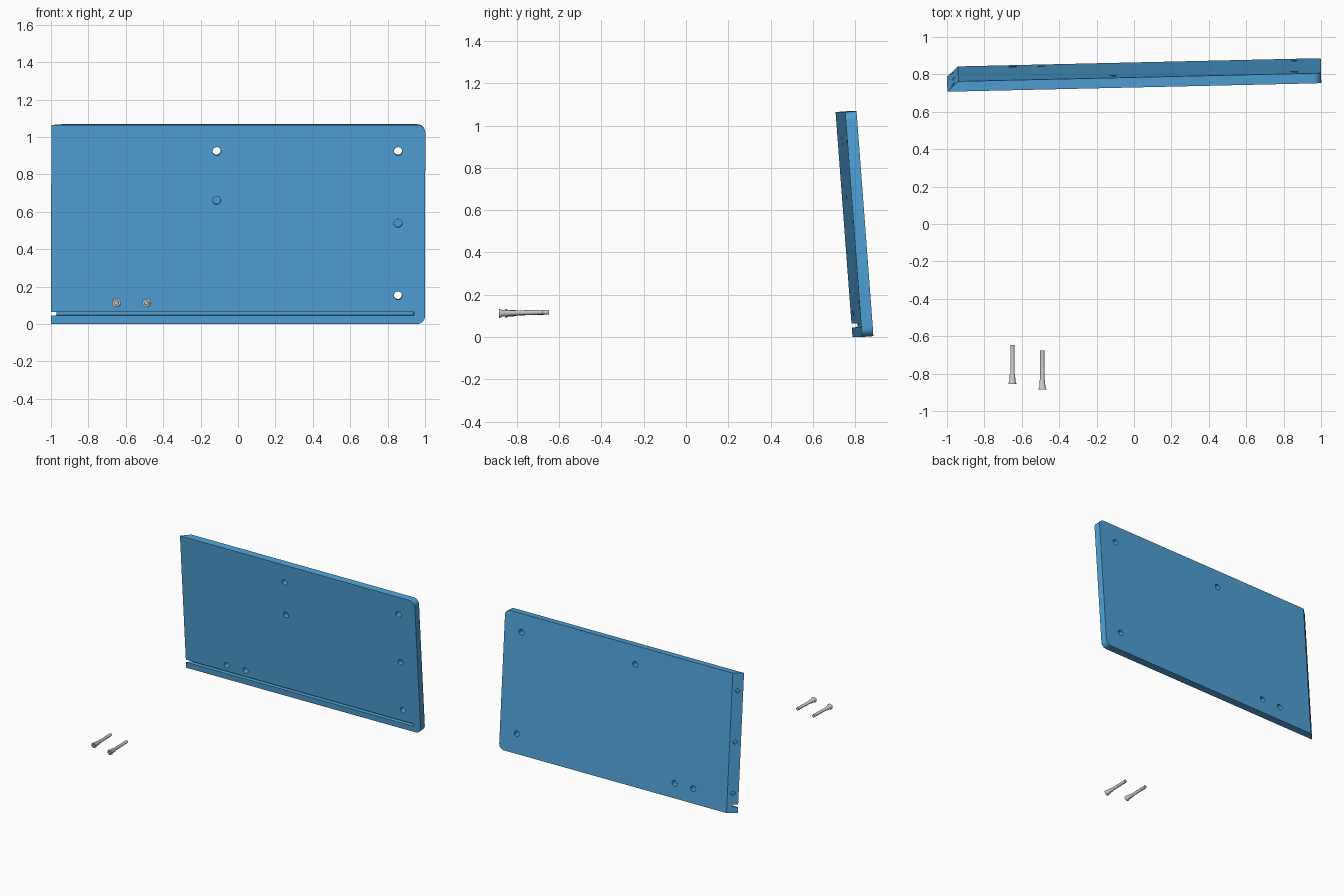
import bpy, bmesh, math
from mathutils import Matrix, Vector

if "Cube" in bpy.data.objects:
    bpy.data.objects.remove(bpy.data.objects["Cube"])

H, T, MITRE, R = 1.067, 0.054, 0.06, 0.042


def finish(bm, name):
    bmesh.ops.remove_doubles(bm, verts=bm.verts, dist=1e-5)
    bmesh.ops.recalc_face_normals(bm, faces=bm.faces)
    mesh = bpy.data.meshes.new(name)
    bm.to_mesh(mesh)
    bm.free()
    ob = bpy.data.objects.new(name, mesh)
    bpy.context.collection.objects.link(ob)
    return ob


def activate(ob):
    bpy.ops.object.select_all(action='DESELECT')
    ob.select_set(True)
    bpy.context.view_layer.objects.active = ob


def smooth(ob):
    activate(ob)
    bpy.ops.object.shade_smooth_by_angle(angle=math.radians(30))


def drill(bm, start, direction, depth, radius):
    # closed cylinder that begins just outside the surface
    d = Vector(direction).normalized()
    mid = Vector(start) + d * (depth - 0.02) / 2
    rot = d.to_track_quat('Z', 'Y').to_matrix().to_4x4()
    bmesh.ops.create_cone(bm, cap_ends=True, segments=32, radius1=radius,
                          radius2=radius, depth=depth + 0.02,
                          matrix=Matrix.Translation(mid) @ rot)


# Panel outline: square mitred left end, rounded right corners
outline = [(-1, H), (-1, 0)]
for cz, a0 in ((R, -90), (H - R, 0)):
    for i in range(9):
        a = math.radians(a0 + i * 90 / 8)
        outline.append((1 - R + R * math.cos(a), cz + R * math.sin(a)))
bm = bmesh.new()
front = [bm.verts.new((x, 0, z)) for x, z in outline]
back = [bm.verts.new((x + (MITRE if x == -1 else 0), T, z)) for x, z in outline]
bm.faces.new(front)
bm.faces.new(back[::-1])
n = len(outline)
for i in range(n):
    j = (i + 1) % n
    bm.faces.new((front[i], back[i], back[j], front[j]))
panel = finish(bm, "side_panel")

# Cutters: through holes, blind holes, mitre dowel holes and the base groove
bm = bmesh.new()
for x, z in ((-0.115, 0.926), (0.855, 0.926), (0.855, 0.152),
             (-0.65, 0.113), (-0.49, 0.113)):
    drill(bm, (x, 0, z), (0, 1, 0), T + 0.02, 0.022)
for x, z in ((-0.115, 0.663), (0.855, 0.54)):
    drill(bm, (x, 0, z), (0, 1, 0), 0.035, 0.022)
for z in (0.15, 0.54, 0.93):
    drill(bm, (-1 + MITRE / 2, T / 2, z), (T, -MITRE, 0), 0.022, 0.016)
bmesh.ops.create_cube(bm, size=1, matrix=Matrix.Translation((-0.08, 0, 0.055))
                      @ Matrix.Diagonal((2.04, 0.054, 0.02, 1)))
cutter = finish(bm, "panel_cutter")
cutter.hide_render = True
mod = panel.modifiers.new("cuts", 'BOOLEAN')
mod.object, mod.operation, mod.solver = cutter, 'DIFFERENCE', 'EXACT'
activate(panel)
bpy.ops.object.modifier_apply(modifier="cuts")
bpy.data.objects.remove(cutter)
smooth(panel)

# Lean and turn the panel
panel.matrix_world = (Matrix.Translation((0, 0.81, 0))
                      @ Matrix.Rotation(math.radians(1.3), 4, 'Z')
                      @ Matrix.Rotation(math.radians(4.3), 4, 'X'))
blue = bpy.data.materials.new("blue_panel")
blue.diffuse_color = (0.08, 0.36, 0.68, 1)
blue.use_nodes = True
blue.node_tree.nodes["Principled BSDF"].inputs["Base Color"].default_value = blue.diffuse_color
panel.data.materials.append(blue)

# Screws: turned profile (radius, distance along y) with a recessed head
profile = [(0, 0.012), (0.010, 0.012), (0.011, 0), (0.021, 0), (0.021, 0.005),
           (0.016, 0.014), (0.0145, 0.05), (0.0115, 0.056), (0.0115, 0.208), (0, 0.208)]
for name, x, y in (("left_screw", -0.65, -0.855), ("right_screw", -0.49, -0.885)):
    bm = bmesh.new()
    vs = [bm.verts.new((r, d, 0)) for r, d in profile]
    es = [bm.edges.new(p) for p in zip(vs, vs[1:])]
    bmesh.ops.spin(bm, geom=vs + es, cent=(0, 0, 0), axis=(0, 1, 0),
                   angle=math.tau, steps=24)
    screw = finish(bm, name)
    screw.location = (x, y, 0.112)
    screw.rotation_euler.x = math.radians(1.5)
    smooth(screw)
